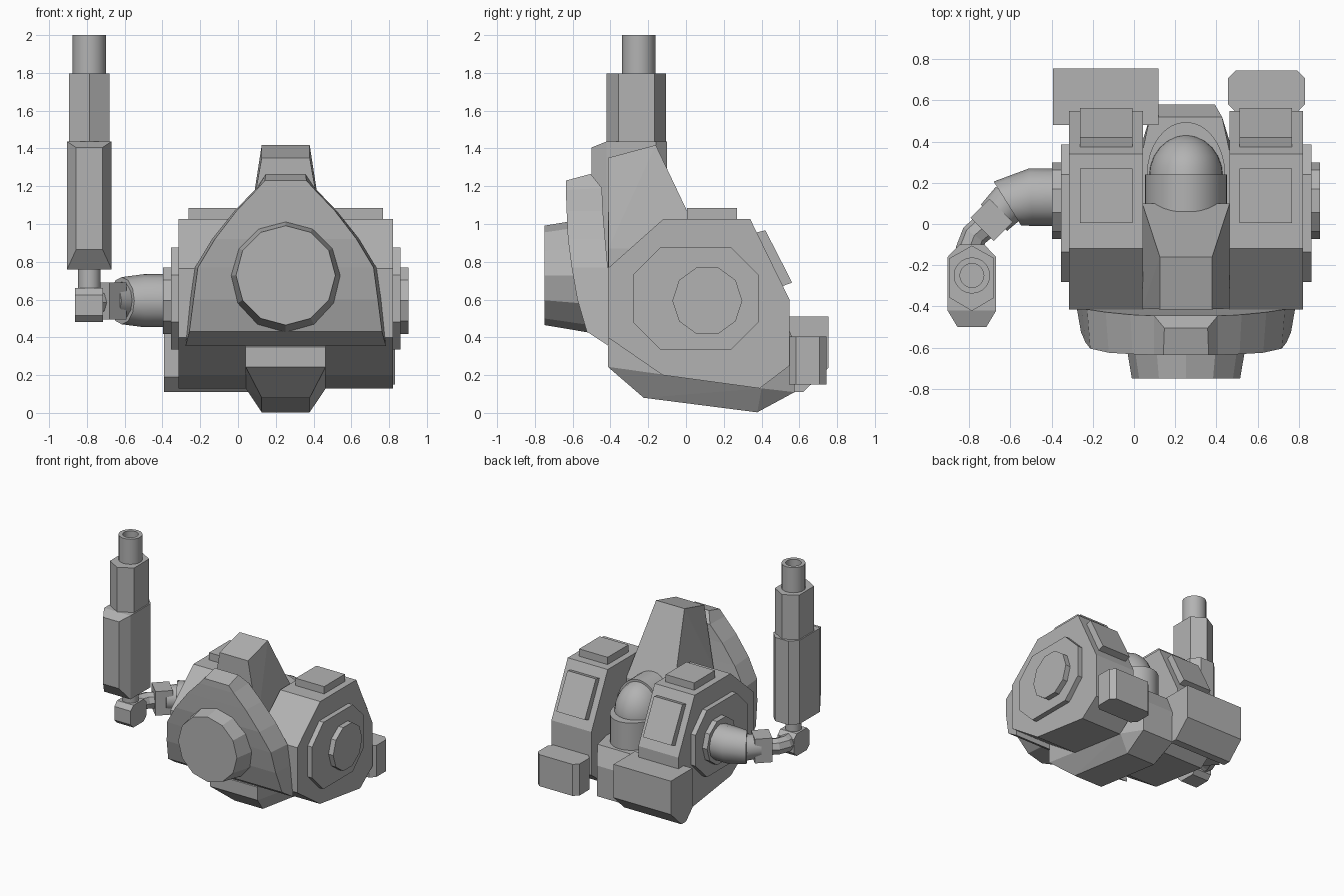
import bpy, bmesh
from math import sin, cos, pi, radians

old = bpy.data.objects.get("Cube")
if old:
    bpy.data.objects.remove(old, do_unlink=True)

CX = 0.2525  # centre line of the body
GUN = (-0.787, -0.25)  # vertical axis of the gun

grey = bpy.data.materials.new("plain grey")
grey.use_nodes = True
grey.diffuse_color = (0.45, 0.45, 0.45, 1)
grey.node_tree.nodes["Principled BSDF"].inputs["Base Color"].default_value = (0.45, 0.45, 0.45, 1)


def finish(name, bm, smooth=False):
    bmesh.ops.recalc_face_normals(bm, faces=bm.faces)
    mesh = bpy.data.meshes.new(name)
    bm.to_mesh(mesh)
    bm.free()
    mesh.materials.append(grey)
    ob = bpy.data.objects.new(name, mesh)
    bpy.context.collection.objects.link(ob)
    if smooth:
        bpy.ops.object.select_all(action='DESELECT')
        ob.select_set(True)
        bpy.context.view_layer.objects.active = ob
        bpy.ops.object.shade_smooth_by_angle(angle=radians(35))
    return ob


def hull(name, points):
    """Convex solid around the points, with flat faces merged."""
    bm = bmesh.new()
    for p in points:
        bm.verts.new(p)
    bmesh.ops.convex_hull(bm, input=bm.verts)
    loose = [v for v in bm.verts if not v.link_faces]
    bmesh.ops.delete(bm, geom=loose, context='VERTS')
    bmesh.ops.dissolve_limit(bm, angle_limit=0.01, verts=bm.verts, edges=bm.edges)
    return finish(name, bm)


def loft(name, rings, smooth=False):
    """Skin through rings of equal length, capped at both ends."""
    bm = bmesh.new()
    rows = [[bm.verts.new(p) for p in ring] for ring in rings]
    for a, b in zip(rows, rows[1:]):
        for i in range(len(a)):
            j = (i + 1) % len(a)
            bm.faces.new((a[i], a[j], b[j], b[i]))
    bm.faces.new(rows[0])
    bm.faces.new(rows[-1])
    return finish(name, bm, smooth)


def slab_x(name, profile, x0, x1):
    return hull(name, [(x, y, z) for x in (x0, x1) for y, z in profile])


def slab_z(name, profile, z0, z1):
    return hull(name, [(x, y, z) for z in (z0, z1) for x, y in profile])


def symmetric(rows):
    """Points (half width, y, z) placed on both sides of the centre line."""
    return [(CX + s * w, y, z) for w, y, z in rows for s in (-1, 1)]


def cut_rect(cx, cy, hx, hy, c):
    """Rectangle outline with cut corners."""
    return [(cx + s * a, cy + t * b) for s in (-1, 1) for t in (-1, 1)
            for a, b in ((hx, hy - c), (hx - c, hy))]


def tube(name, stations, z, sides, smooth=True):
    """Round arm running level; stations are (x, y, radius, heading in degrees)."""
    rings = []
    for x, y, r, h in stations:
        nx, ny = -sin(radians(h)), cos(radians(h))
        turn = [2 * pi * i / sides for i in range(sides)]
        rings.append([(x + nx * r * cos(t), y + ny * r * cos(t), z + r * sin(t)) for t in turn])
    return loft(name, rings, smooth)


def ring_z(r, z, sides=20):
    return [(GUN[0] + r * cos(2 * pi * i / sides), GUN[1] + r * sin(2 * pi * i / sides), z)
            for i in range(sides)]


# Side pods with their hatches and hubs
POD = [(-.414, .4), (-.414, .765), (-.12, 1.026), (.34, 1.026),
       (.548, .6), (.548, .25), (.39, .13), (-.124, .2)]
HUB = [(.113 + .185 * cos(i * pi / 5), .594 + .185 * sin(i * pi / 5)) for i in range(10)]
for side, s in (("left", 1), ("right", -1)):
    slab_x(side + "_pod", POD, CX + s * .21, CX + s * .568)
    slab_x(side + "_side_plate", cut_rect(.052, .605, .333, .27, .145),
           CX + s * .56, CX + s * .608)
    slab_x(side + "_hub", HUB, CX + s * .6, CX + s * .65)
    slab_x(side + "_top_hatch", [(.005, 1.02), (.27, 1.02), (.27, 1.085), (.005, 1.085)],
           CX + s * .26, CX + s * .515)
    slab_x(side + "_rear_hatch", [(.367, .953), (.42, .967), (.562, .69), (.508, .67)],
           CX + s * .26, CX + s * .515)

# Rear boxes
slab_z("left_rear_box", cut_rect(.643, .645, .187, .1, .037), .15, .405)
slab_x("right_rear_box", [(.48, .51), (.755, .51), (.755, .24), (.62, .11), (.56, .11), (.48, .19)],
       -.393, .12)

# Central core rising into the neck
hull("neck_core", symmetric([
    (.127, -.414, 1.35), (.127, -.16, 1.418), (.212, .1, .87), (.212, -.41, .87),
    (.212, -.41, .35), (.212, .1, .35)]))

# Keel under the body
hull("keel", symmetric([
    (.212, -.414, .35), (.212, -.414, .244), (.212, .4, .13), (.127, -.224, .08),
    (.127, .377, .003), (.14, .575, .11), (.14, .58, .36), (.175, .52, .5),
    (.212, .35, .5), (.212, -.3, .5)]))

# Rear canopy: base wall, arched band and dome
wall = [(CX + .19 * cos(i * pi / 16), .24 + .255 * sin(i * pi / 16)) for i in range(17)]
wall += [(CX - .19, .08), (CX + .19, .08)]
loft("canopy_base", [[(x, y, z) for x, y in wall] for z in (.4, .72)], True)


def arch(y, w, h):
    return [(CX + w * cos(i * pi / 16), y, .71 + h * sin(i * pi / 16)) for i in range(17)]


loft("canopy_band", [arch(.06, .2, .25), arch(.24, .2, .25)], True)
loft("canopy_dome", [arch(.23 + .2 * sin(t), .18 * cos(t), .235 * cos(t))
                     for t in [radians(a) for a in (0, 15, 30, 45, 60, 75, 86)]], True)

# Front shield: rows of front and rear edges (half width, y, z)
FRONT = [(.11, -.636, 1.23), (.155, -.636, 1.18), (.26, -.632, 1.07), (.375, -.625, .92),
         (.465, -.605, .77), (.488, -.575, .6), (.51, -.525, .43)]
REAR = [(.105, -.505, 1.265), (.155, -.445, 1.19), (.27, -.44, 1.07), (.39, -.428, .92),
        (.48, -.414, .77), (.505, -.41, .6), (.53, -.41, .355)]
loft("front_shield", [[(CX - r[0], *r[1:]), (CX - f[0], *f[1:]), (CX + f[0], *f[1:]), (CX + r[0], *r[1:])]
                      for f, r in zip(FRONT, REAR)])

# Round boss on the shield
loft("front_boss", [[(CX + r * sin(i * pi / 6), y, .728 + r * cos(i * pi / 6)) for i in range(12)]
                    for r, y in ((.305, -.5), (.263, -.75))])

# Jointed arm
tube("upper_arm", [(-.38, .13, .14, 180), (-.5, .13, .14, 184), (-.615, .1, .125, 212)], .594, 12)
tube("fore_arm", [(-.6, .11, .1, 225), (-.68, .03, .09, 225)], .594, 12)
d = .7071
hull("arm_collar", [(-.692 + d * (a - b), .02 + d * (a + b), z)
                    for a in (-.065, .065) for b in (-.08, .08) for z in (.495, .69)])
tube("wrist", [(-.7, .01, .065, 225), (-.775, -.055, .065, 235), (-.8, -.12, .065, 262),
               (-.79, -.22, .065, 270)], .585, 8, False)
slab_x("gun_bracket", cut_rect(-.25, .57, .1, .09, .035), -.862, -.715)
loft("gun_pivot", [ring_z(.06, .6), ring_z(.06, .78)], True)

# Gun: housing, hexagonal sleeve and hollow barrel
gx = GUN[0]
housing = [(gx + s * w, y, z) for s in (-1, 1) for w, y, lo, hi in
           ((.06, -.1, .76, 1.437), (.118, -.16, .76, 1.437),
            (.118, -.42, .76, 1.437), (.07, -.5, .865, 1.405)) for z in (lo, hi)]
hull("gun_housing", housing)
slab_z("gun_sleeve", [(gx, -.105), (gx, -.422)] +
       [(gx + s * .108, y) for s in (-1, 1) for y in (-.166, -.358)], 1.42, 1.797)
loft("gun_barrel", [ring_z(.088, 1.78), ring_z(.088, 2), ring_z(.058, 2), ring_z(.058, 1.86)], True)
